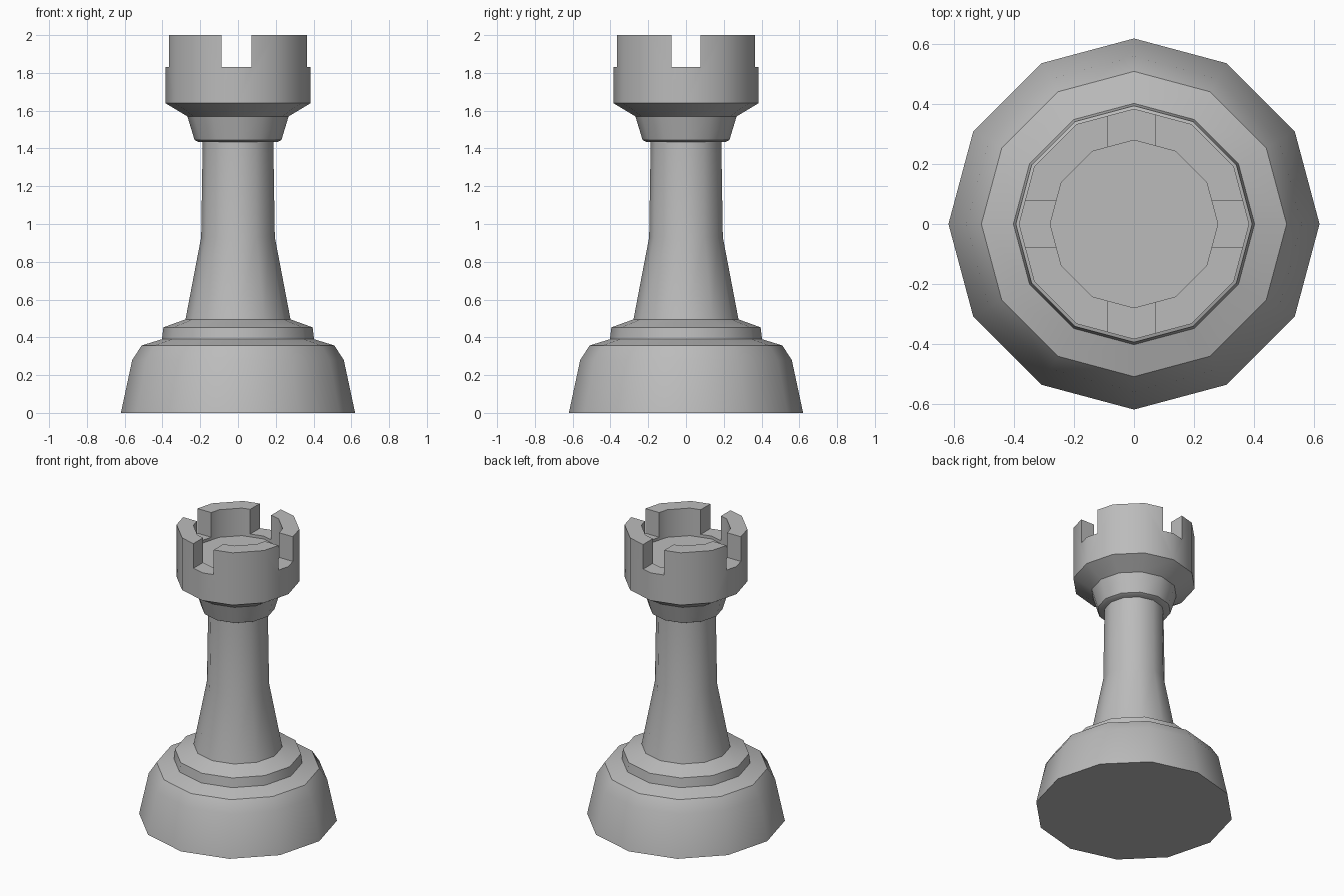
import bpy, math

if "Cube" in bpy.data.objects:
    bpy.data.objects.remove(bpy.data.objects["Cube"])

SIDES = 12
grey = bpy.data.materials.new("stone_grey")
grey.diffuse_color = (0.5, 0.5, 0.5, 1)
grey.use_nodes = True
grey.node_tree.nodes["Principled BSDF"].inputs["Base Color"].default_value = grey.diffuse_color


def lathe(name, profile):
    """Turn a list of (radius, z) points, bottom to top, into a 12-sided solid."""
    verts, faces, rings = [], [], []
    for r, z in profile:
        start = len(verts)
        count = 1 if r == 0 else SIDES
        for i in range(count):
            a = 2 * math.pi * i / SIDES
            verts.append((r * math.cos(a), r * math.sin(a), z))
        rings.append([start + i % count for i in range(SIDES)])
    for low, high in zip(rings, rings[1:]):
        for i in range(SIDES):
            j = (i + 1) % SIDES
            quad = [low[i], low[j], high[j], high[i]]
            faces.append(list(dict.fromkeys(quad)))
    mesh = bpy.data.meshes.new(name)
    mesh.from_pydata(verts, [], faces)
    mesh.materials.append(grey)
    obj = bpy.data.objects.new(name, mesh)
    bpy.context.collection.objects.link(obj)
    return obj


def activate(obj):
    bpy.ops.object.select_all(action='DESELECT')
    obj.select_set(True)
    bpy.context.view_layer.objects.active = obj


def cut_slot(obj, center, size):
    """Cut a box-shaped slot out of an object."""
    bpy.ops.mesh.primitive_cube_add(size=1, location=center)
    cutter = bpy.context.object
    cutter.scale = size
    cutter.hide_render = True
    activate(obj)
    mod = obj.modifiers.new("slot", 'BOOLEAN')
    mod.operation = 'DIFFERENCE'
    mod.solver = 'EXACT'
    mod.object = cutter
    bpy.ops.object.modifier_apply(modifier=mod.name)
    bpy.data.objects.remove(cutter)


# Stepped base
base = lathe("base", [(0, 0), (0.62, 0), (0.56, 0.28), (0.51, 0.357),
                      (0.403, 0.39), (0.395, 0.453), (0.278, 0.495)])

# Tapered stem
stem = lathe("stem", [(0.278, 0.495), (0.195, 0.93), (0.187, 1.435)])

# Collar and hollow tower head
head = lathe("tower_head", [(0, 1.435), (0.21, 1.435), (0.23, 1.445), (0.268, 1.57),
                            (0.385, 1.64), (0.385, 2.0), (0.28, 2.0),
                            (0.28, 1.81), (0, 1.81)])

# Four battlement gaps from two crossing slots
cut_slot(head, (-0.008, 0, 1.98), (0.157, 1.2, 0.3))
cut_slot(head, (0, 0, 1.98), (1.2, 0.155, 0.3))

# Soft facets with crisp steps
for part in (base, stem, head):
    activate(part)
    bpy.ops.object.shade_smooth_by_angle(angle=math.radians(32))
